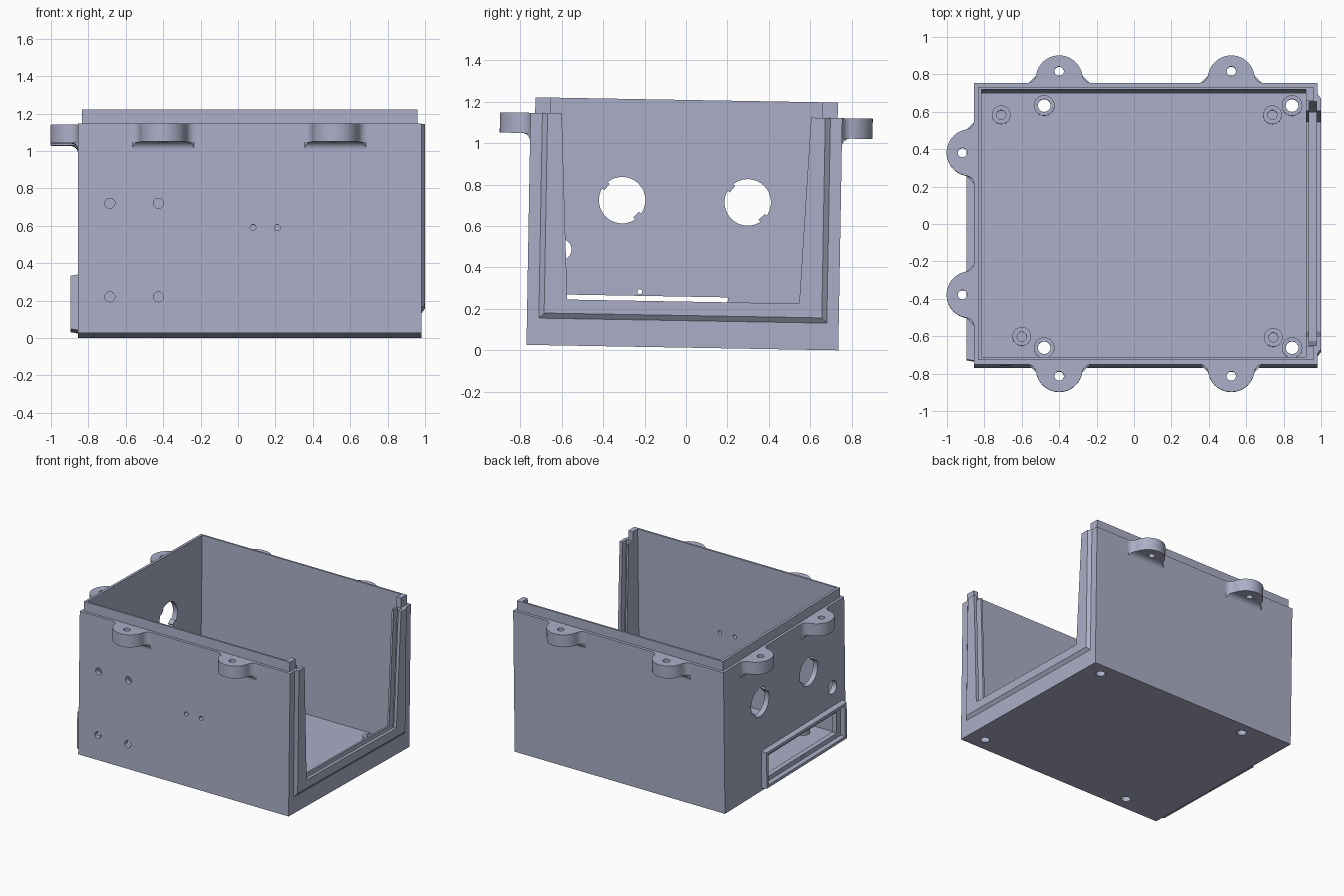
import bpy, bmesh
from math import cos, sin, pi, radians, sqrt, atan2
from mathutils import Matrix, Vector

cube = bpy.data.objects.get("Cube")
if cube:
    bpy.data.objects.remove(cube, do_unlink=True)

mat = bpy.data.materials.new("blue grey plastic")
mat.use_nodes = True
COLOUR = (0.41, 0.43, 0.57, 1)
mat.diffuse_color = COLOUR
mat.node_tree.nodes["Principled BSDF"].inputs["Base Color"].default_value = COLOUR

# Overall dimensions
X0, X1, Y, TOP = -0.855, 0.98, 0.7525, 1.12
FLOOR, BOSS = 0.04, 0.08
TILT = Matrix.Translation((0, -0.0175, 0.0132)) @ Matrix.Rotation(radians(-1), 4, "X")


def make(name, bm):
    bmesh.ops.recalc_face_normals(bm, faces=bm.faces)
    mesh = bpy.data.meshes.new(name)
    bm.to_mesh(mesh)
    bm.free()
    mesh.materials.append(mat)
    ob = bpy.data.objects.new(name, mesh)
    bpy.context.collection.objects.link(ob)
    return ob


def loft(name, ring_a, ring_b):
    """Closed solid between two rings of points."""
    bm = bmesh.new()
    a = [bm.verts.new(p) for p in ring_a]
    b = [bm.verts.new(p) for p in ring_b]
    bm.faces.new(a)
    bm.faces.new(b)
    for i in range(len(a)):
        j = (i + 1) % len(a)
        bm.faces.new((a[i], a[j], b[j], b[i]))
    return make(name, bm)


def box(name, x0, x1, y0, y1, z0, z1):
    ring = [(x0, y0), (x1, y0), (x1, y1), (x0, y1)]
    return loft(name, [(x, y, z0) for x, y in ring], [(x, y, z1) for x, y in ring])


def rod(name, axis, centre, r, a, b, n=32):
    """Cylinder along an axis; centre gives the other two coordinates in order."""
    def ring(t):
        pts = []
        for i in range(n):
            p = [centre[0] + r * cos(2 * pi * i / n), centre[1] + r * sin(2 * pi * i / n)]
            p.insert(axis, t)
            pts.append(p)
        return pts
    return loft(name, ring(a), ring(b))


def boolean(target, tool, op="DIFFERENCE"):
    mod = target.modifiers.new("bool", "BOOLEAN")
    mod.operation, mod.object, mod.solver = op, tool, "EXACT"
    dg = bpy.context.evaluated_depsgraph_get()
    mesh = bpy.data.meshes.new_from_object(target.evaluated_get(dg))
    target.modifiers.clear()
    target.data = mesh
    bpy.data.objects.remove(tool, do_unlink=True)


def u_profile(x, half_low, half_top, z0, z1):
    return [(x, -half_low, z0), (x, half_low, z0), (x, half_top, z1), (x, -half_top, z1)]


# Tray body: block, top lip and raised frame round the open end
body = box("enclosure_body", X0, X1, -Y, Y, 0, TOP)
boolean(body, box("lip", -0.835, 0.96, -0.73, 0.73, 1.0, 1.195), "UNION")
boolean(body, loft("frame", u_profile(X1 - 0.02, 0.72, 0.72, 0.105, TOP),
                   u_profile(1.0, 0.67, 0.67, 0.155, TOP)), "UNION")
boolean(body, box("cavity", -0.815, 0.92, -0.715, 0.715, FLOOR, 2))

# Tapered opening, panel groove and lip gap at the open end
boolean(body, loft("opening", u_profile(0.85, 0.56, 0.602, 0.222, TOP + 0.01),
                   u_profile(1.1, 0.56, 0.602, 0.222, TOP + 0.01)))
boolean(body, loft("groove", u_profile(0.935, 0.61, 0.66, 0.17, 1.3),
                   u_profile(0.975, 0.61, 0.66, 0.17, 1.3)))
boolean(body, box("lip_gap", 0.85, 1.1, -0.655, 0.655, TOP, 1.3))

# Floor bosses, drilled through or blind
through = [(x, y) for x in (-0.48, 0.845) for y in (-0.645, 0.65)]
blind = [(-0.71, 0.6), (0.74, 0.6), (-0.6, -0.585), (0.745, -0.59)]
for c in through + blind:
    drilled = c in through
    boolean(body, rod("boss", 2, c, 0.055 if drilled else 0.05, 0.02, BOSS), "UNION")
    boolean(body, rod("bore", 2, c, 0.034 if drilled else 0.025,
                      -0.1 if drilled else FLOOR, 0.3))

# Holes in the front wall
for x, z, r in [(x, z, 0.027) for x in (-0.685, -0.425) for z in (0.194, 0.694)] + \
        [(x, 0.564, 0.016) for x in (0.08, 0.21)]:
    boolean(body, rod("front_hole", 1, (x, z), r, -0.9, -0.6))

# Keyed round holes and small cable hole in the end wall
for y in (-0.303, 0.303):
    hole = rod("round_hole", 0, (y, 0.706), 0.112, -0.9, -0.75, 48)
    for a in (radians(-45), radians(140)):
        key = box("key", -1, -0.7, 0.097, 0.15, -0.02, 0.02)
        key.data.transform(Matrix.Translation((0, y, 0.706)) @ Matrix.Rotation(a, 4, "X"))
        boolean(hole, key)
    boolean(body, hole)
boolean(body, rod("cable_hole", 0, (-0.595, 0.463), 0.052, -0.9, -0.75))

# Display window and its screw holes
boolean(body, box("window", -0.9, -0.75, -0.64, 0.215, 0.08, 0.246))
for z in (0.063, 0.266):
    boolean(body, rod("screw_hole", 0, (-0.21, z), 0.012, -0.9, -0.75, 16))

# Raised bezel round the window, with a chamfered outer edge
def bezel_ring(x, d):
    return [(x, -0.72 + d, 0.015 + d), (x, 0.295 - d, 0.015 + d),
            (x, 0.295 - d, 0.315 - d), (x, -0.72 + d, 0.315 - d)]


bezel = loft("window_bezel", bezel_ring(X0 + 0.005, 0), bezel_ring(-0.895, 0.008))
boolean(bezel, box("bezel_recess", -1, -0.8, -0.69, 0.265, 0.045, 0.285))
parts = [body, bezel]

# Mounting ears: rounded tab blended into the wall, with a curved underside
R, F, V = 0.125, 0.05, 0.022
FU = sqrt((R + F) ** 2 - (F - V) ** 2)
JOIN = atan2(F - V, FU)


def ear(name, place):
    half = [(FU + F * cos(a), F + F * sin(a)) for a in
            [-pi / 2 - (pi / 2 - JOIN) * i / 8 for i in range(9)]]
    arc = [(R * cos(a), V + R * sin(a)) for a in
           [JOIN + (pi - 2 * JOIN) * i / 28 for i in range(1, 28)]]
    outline = half + arc + [(-u, v) for u, v in reversed(half)]
    tab = loft(name, [(u, v, 1.022) for u, v in outline], [(u, v, TOP) for u, v in outline])
    boolean(tab, rod("ear_hole", 2, (0, 0.062), 0.025, 0.9, 1.3))

    bm = bmesh.new()
    r = 0.04
    rows = []
    for i in range(9):
        a = pi / 2 * i / 8
        v, z = r - r * cos(a), 1.022 - r + r * sin(a)
        rows.append([bm.verts.new((s * (0.165 - v), v, z)) for s in (-1, 1)])
    back = [bm.verts.new((s * 0.165, 0, 1.022)) for s in (-1, 1)]
    for p, q in zip(rows, rows[1:]):
        bm.faces.new((p[0], p[1], q[1], q[0]))
        for k in (0, 1):
            bm.faces.new((p[k], q[k], back[k]))
    bm.faces.new((rows[-1][0], rows[-1][1], back[1], back[0]))
    bm.faces.new((rows[0][0], rows[0][1], back[1], back[0]))
    fillet = make(name + "_fillet", bm)
    for ob in (tab, fillet):
        ob.data.transform(place)
        parts.append(ob)


for i, x in enumerate((-0.4, 0.52)):
    ear(f"back_ear_{i + 1}", Matrix.Translation((x, Y, 0)))
    ear(f"front_ear_{i + 1}", Matrix.Translation((x, -Y, 0)) @ Matrix.Rotation(pi, 4, "Z"))
for i, y in enumerate((-0.38, 0.38)):
    ear(f"end_ear_{i + 1}", Matrix.Translation((X0, y, 0)) @ Matrix.Rotation(pi / 2, 4, "Z"))

# Lean the whole box slightly and smooth the round surfaces
bpy.ops.object.select_all(action="DESELECT")
for ob in parts:
    ob.data.transform(TILT)
    ob.select_set(True)
bpy.context.view_layer.objects.active = body
bpy.ops.object.shade_smooth_by_angle(angle=radians(30))
